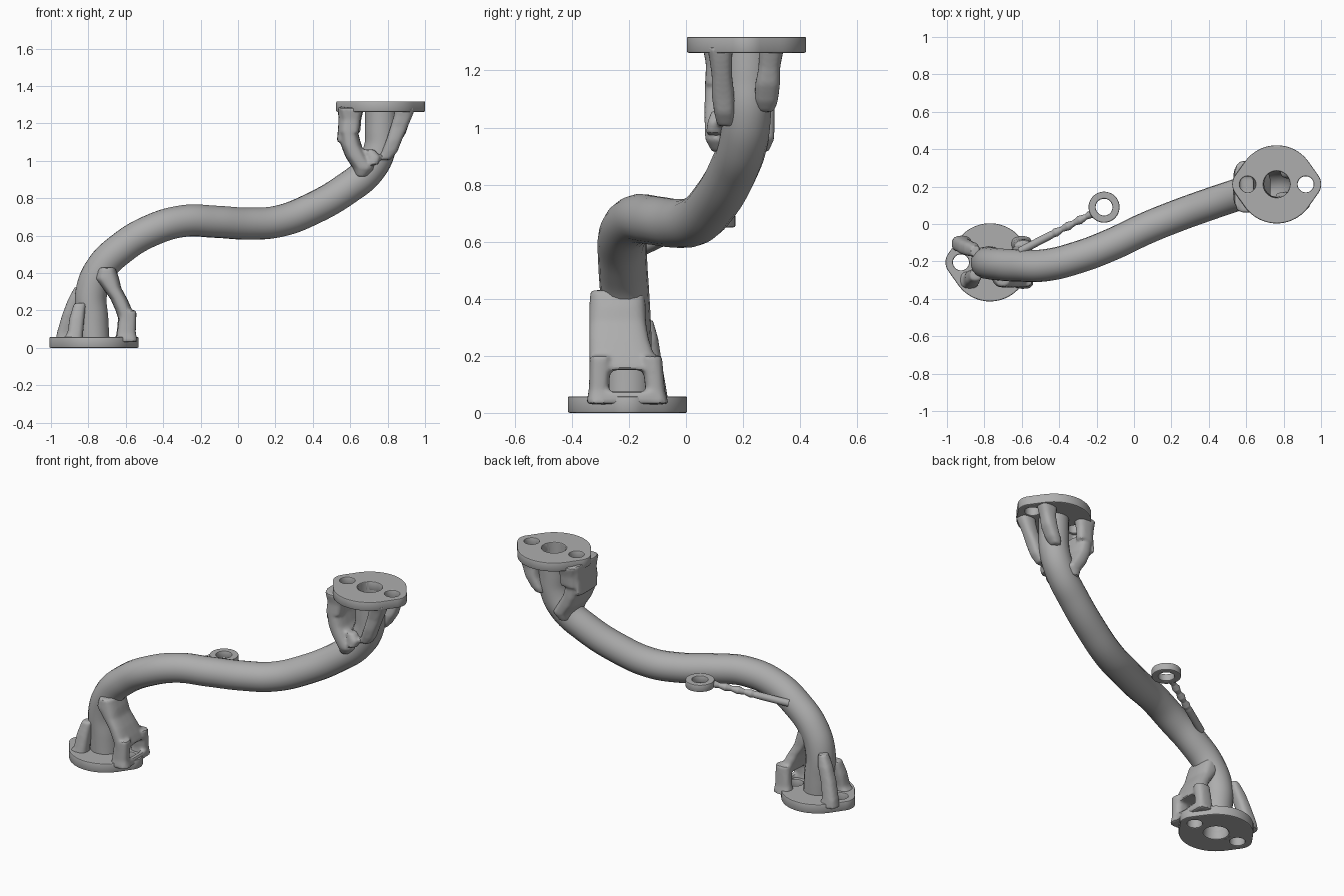
import bpy, bmesh, random
from math import cos, sin, pi, tau, copysign
from mathutils import Vector
from mathutils.geometry import convex_hull_2d

random.seed(4)
cube = bpy.data.objects.get("Cube")
if cube:
    bpy.data.objects.remove(cube)

metal = bpy.data.materials.new("grey_metal")
metal.use_nodes = True
GREY = (0.42, 0.42, 0.42, 1)
metal.diffuse_color = GREY
metal.node_tree.nodes["Principled BSDF"].inputs["Base Color"].default_value = GREY


def add(name, data):
    ob = bpy.data.objects.new(name, data)
    bpy.context.collection.objects.link(ob)
    data.materials.append(metal)
    return ob


def to_mesh(ob):
    """Turn a curve or modified object into a smooth-shaded mesh."""
    bpy.ops.object.select_all(action="DESELECT")
    ob.select_set(True)
    bpy.context.view_layer.objects.active = ob
    bpy.ops.object.convert(target="MESH")
    bpy.ops.object.shade_smooth_by_angle()
    return ob


def circle(cx, cy, r, n=40):
    return [(cx + r * cos(tau * i / n), cy + r * sin(tau * i / n)) for i in range(n)]


def plate(name, outlines, location, thickness, edge=0.006):
    """Flat plate with holes and lightly rounded rims."""
    curve = bpy.data.curves.new(name, "CURVE")
    curve.dimensions = "2D"
    curve.fill_mode = "BOTH"
    curve.extrude = thickness / 2 - edge
    curve.bevel_depth = edge
    curve.bevel_resolution = 1
    curve.offset = -edge
    for pts in outlines:
        s = curve.splines.new("POLY")
        s.points.add(len(pts) - 1)
        for p, (x, y) in zip(s.points, pts):
            p.co = (x, y, 0, 1)
        s.use_cyclic_u = True
    ob = add(name, curve)
    ob.location = location
    return to_mesh(ob)


def tube(name, path, radius, radii=None):
    """Round tube along a smooth path."""
    curve = bpy.data.curves.new(name, "CURVE")
    curve.dimensions = "3D"
    curve.bevel_depth = radius
    curve.bevel_resolution = 7
    curve.resolution_u = 10
    curve.use_fill_caps = radii is not None
    s = curve.splines.new("BEZIER")
    s.bezier_points.add(len(path) - 1)
    for i, (p, co) in enumerate(zip(s.bezier_points, path)):
        p.co = co
        p.handle_left_type = p.handle_right_type = "AUTO"
        p.radius = radii[i] if radii else 1
    return to_mesh(add(name, curve))


def loft(bm, sections, n=20):
    """Closed column of rounded sections (x, y, z, half x, half y)."""
    rings = []
    for x, y, z, hx, hy in sections:
        x += random.uniform(-0.006, 0.006)
        ring = []
        for i in range(n):
            c, s = cos(tau * i / n), sin(tau * i / n)
            ring.append(bm.verts.new((x + hx * copysign(abs(c) ** 0.7, c),
                                      y + hy * copysign(abs(s) ** 0.7, s), z)))
        rings.append(ring)
    for a, b in zip(rings, rings[1:]):
        for i in range(n):
            j = (i + 1) % n
            bm.faces.new((a[i], a[j], b[j], b[i]))
    bm.faces.new(rings[0][::-1])
    bm.faces.new(rings[-1])


def supports(name, columns):
    """Melt several columns into one organic support."""
    bm = bmesh.new()
    for sections in columns:
        loft(bm, sections)
    bmesh.ops.recalc_face_normals(bm, faces=bm.faces)
    mesh = bpy.data.meshes.new(name)
    bm.to_mesh(mesh)
    bm.free()
    ob = add(name, mesh)
    remesh = ob.modifiers.new("blend", "REMESH")
    remesh.mode = "VOXEL"
    remesh.voxel_size = 0.009
    smooth = ob.modifiers.new("soften", "SMOOTH")
    smooth.factor = 0.5
    smooth.iterations = 6
    return to_mesh(ob)


# Bent pipe with its bore
path = [(-.77, -.205, .004), (-.778, -.205, .15), (-.785, -.208, .29), (-.735, -.215, .42),
        (-.62, -.222, .535), (-.47, -.22, .625), (-.29, -.175, .678), (-.12, -.11, .674),
        (.06, -.025, .664), (.22, .04, .677), (.40, .105, .745), (.58, .165, .85),
        (.70, .20, .95), (.757, .213, 1.06), (.765, .215, 1.17), (.765, .215, 1.314)]
tube("pipe", path, 0.086)
tube("pipe_bore", path, 0.071)

# End flanges: a round plate with two bolt lobes and three holes
hull_pts = circle(0, 0, .209, 64) + circle(-.158, 0, .08) + circle(.158, 0, .08)
outline = [hull_pts[i] for i in convex_hull_2d([Vector(p) for p in hull_pts])]
holes = [circle(0, 0, .071), circle(-.155, 0, .043), circle(.155, 0, .043)]
plate("lower_flange", [outline] + holes, (-.77, -.205, .029), .058)
plate("upper_flange", [outline] + holes, (.763, .212, 1.29), .056)

# Lower supports: a wide arched web and two slim ribs
supports("lower_supports", [
    # web
    [(-.59, -.215, .15, .045, .125), (-.605, -.225, .20, .045, .115), (-.635, -.235, .26, .045, .105),
     (-.67, -.24, .32, .05, .10), (-.695, -.24, .37, .065, .10), (-.70, -.24, .43, .045, .095)],
    # web legs and sill
    [(-.60, -.305, .03, .06, .045), (-.60, -.305, .08, .05, .036), (-.59, -.30, .20, .045, .036)],
    [(-.60, -.105, .03, .06, .045), (-.60, -.108, .08, .05, .034), (-.59, -.12, .20, .045, .036)],
    [(-.553, -.205, .03, .016, .12), (-.553, -.205, .075, .014, .11)],
    # front rib
    [(-.885, -.30, .03, .06, .05), (-.875, -.298, .08, .042, .042), (-.865, -.285, .16, .04, .04),
     (-.848, -.27, .24, .032, .034)],
    # back rib
    [(-.92, -.105, .03, .06, .045), (-.92, -.108, .08, .045, .04), (-.895, -.125, .18, .042, .04),
     (-.87, -.135, .26, .04, .038), (-.85, -.145, .325, .026, .03)],
])

# Upper supports: a cradling web and two slim ribs
supports("upper_supports", [
    # web
    [(.655, .19, .915, .035, .10), (.67, .188, .96, .06, .122), (.64, .188, 1.02, .06, .124),
     (.605, .188, 1.08, .055, .124), (.59, .188, 1.15, .05, .122), (.595, .188, 1.19, .045, .12)],
    # web legs
    [(.60, .108, 1.15, .05, .042), (.605, .112, 1.22, .05, .042), (.61, .11, 1.285, .065, .052)],
    [(.60, .292, 1.15, .05, .03), (.605, .295, 1.22, .05, .032), (.61, .30, 1.285, .065, .042)],
    [(.545, .2, 1.10, .014, .10), (.545, .2, 1.20, .013, .10), (.548, .2, 1.29, .014, .11)],
    # fork onto the pipe
    [(.715, .10, .98, .03, .03), (.725, .11, 1.02, .035, .035), (.70, .12, 1.06, .03, .03)],
    # front rib
    [(.785, .14, 1.005, .032, .03), (.81, .135, 1.05, .042, .036), (.835, .13, 1.11, .042, .04),
     (.865, .126, 1.18, .046, .036), (.885, .122, 1.24, .05, .04), (.89, .118, 1.285, .055, .046)],
    # back rib
    [(.81, .28, 1.055, .026, .028), (.83, .282, 1.09, .038, .04), (.855, .286, 1.15, .042, .044),
     (.875, .292, 1.21, .045, .038), (.89, .30, 1.285, .058, .045)],
])

# Side bracket: an eyelet on a beaded arm
plate("bracket_eyelet", [circle(0, 0, .083), circle(0, 0, .045)], (-.16, .09, .673), .045)
start, end = Vector((-.61, -.145, .575)), Vector((-.225, .055, .67))
STEPS = 24
arm = [start.lerp(end, i / STEPS) for i in range(STEPS + 1)]
beads = [1 + (0.22 * cos(i * pi / 2) if i > 10 else 0.1) for i in range(STEPS + 1)]
tube("bracket_arm", arm, 0.019, beads)
